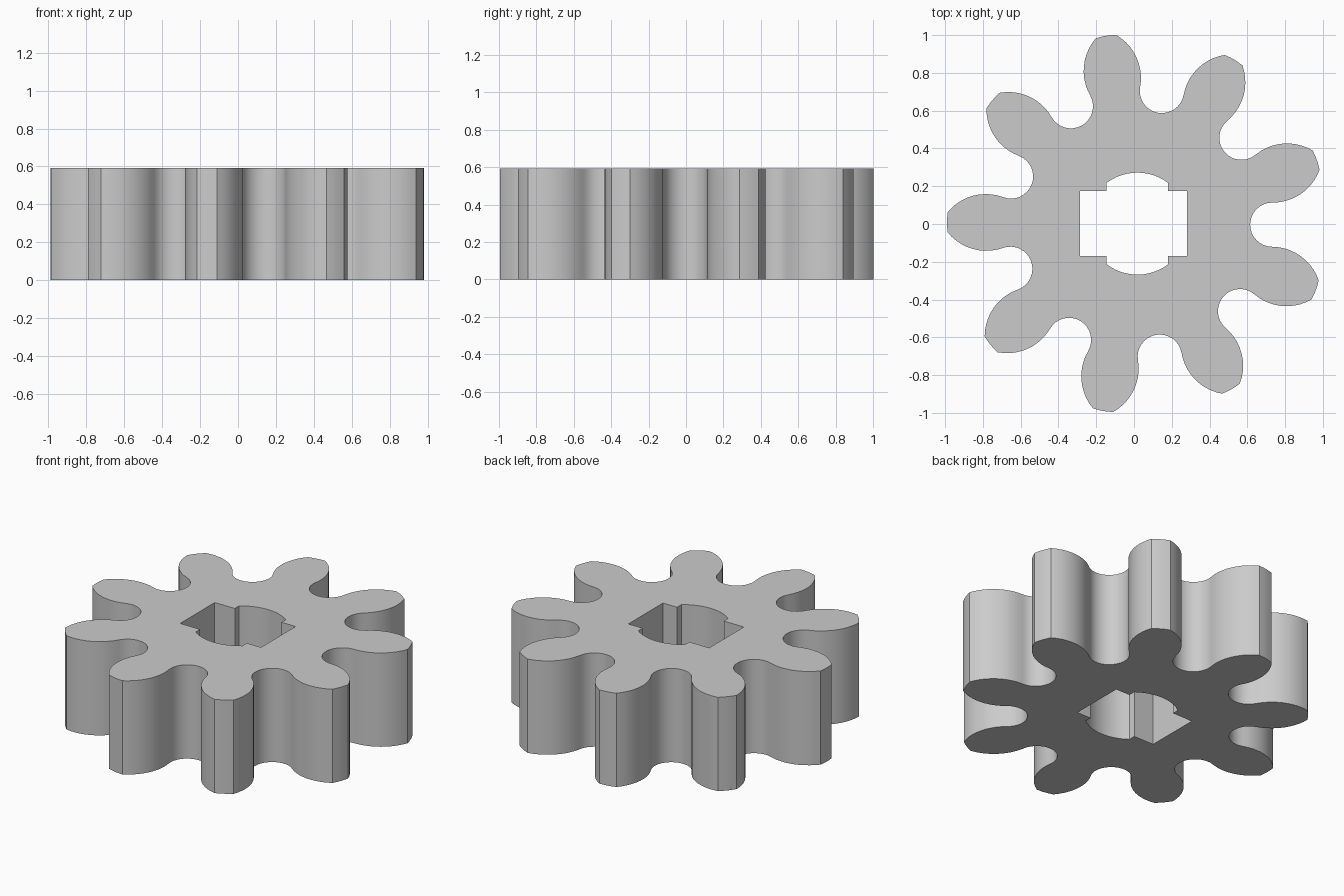
import bpy
import bmesh
from math import sin, cos, asin, sqrt, radians
from mathutils import Vector, Matrix

TEETH = 9
HEIGHT = 0.592
CENTRE = Vector((0.018, 0.002))
ROOT_R, TIP_R = 0.597, 1.008
FILLET_R, FLANK_R = 0.117, 0.263

cube = bpy.data.objects.get("Cube")
if cube:
    bpy.data.objects.remove(cube, do_unlink=True)


def half_gap():
    """Half of one tooth gap: round root fillet, then bulging flank."""
    cx = ROOT_R + FILLET_R
    pts = []
    for i in range(9):
        a = radians(90 * i / 8)
        pts.append((cx - FILLET_R * cos(a), FILLET_R * sin(a)))
    for i in range(1, 11):
        a = radians(70.6 * i / 10)
        pts.append((cx + FLANK_R * sin(a), FILLET_R + FLANK_R * (1 - cos(a))))
    return pts


def gear_outline():
    half = half_gap()
    gap = [(x, -y) for x, y in reversed(half)] + half[1:]
    # Slightly crowned tooth tip
    for deg in (19, 21):
        gap.append((TIP_R * cos(radians(deg)), TIP_R * sin(radians(deg))))
    outline = []
    for k in range(TEETH):
        turn = Matrix.Rotation(radians(360 / TEETH * k - 0.45), 2)
        outline += [CENTRE + turn @ Vector(p) for p in gap]
    return outline


def bore_outline():
    """Rectangular slot joined to a round bore clipped at its sides."""
    radius, clip = 0.27, 0.163
    left, right, low, high = -0.285, 0.28, -0.17, 0.175
    end = asin(clip / radius)
    x, y = CENTRE
    arc = [(radius * sin(end - 2 * end * i / 12),
            radius * cos(end - 2 * end * i / 12)) for i in range(13)]
    return ([(right, low), (right, high), (x + clip, high)]
            + [(x + u, y + v) for u, v in arc]
            + [(x - clip, high), (left, high), (left, low), (x - clip, low)]
            + [(x - u, y - v) for u, v in arc]
            + [(x + clip, low)])


# Gear body: fill between both outlines, then raise it
bm = bmesh.new()
for outline in (gear_outline(), bore_outline()):
    verts = [bm.verts.new((p[0], p[1], 0)) for p in outline]
    for a, b in zip(verts, verts[1:] + verts[:1]):
        bm.edges.new((a, b))
bmesh.ops.triangle_fill(bm, use_beauty=True, use_dissolve=False, edges=bm.edges[:])
raised = bmesh.ops.extrude_face_region(bm, geom=bm.faces[:], use_keep_orig=True)
top = [g for g in raised["geom"] if isinstance(g, bmesh.types.BMVert)]
bmesh.ops.translate(bm, verts=top, vec=(0, 0, HEIGHT))
bmesh.ops.recalc_face_normals(bm, faces=bm.faces[:])

mesh = bpy.data.meshes.new("gear_body")
bm.to_mesh(mesh)
bm.free()
gear = bpy.data.objects.new("gear_body", mesh)
bpy.context.collection.objects.link(gear)

# Plain grey material
grey = bpy.data.materials.new("plain_grey")
grey.use_nodes = True
colour = (0.6, 0.6, 0.6, 1)
grey.diffuse_color = colour
grey.node_tree.nodes["Principled BSDF"].inputs["Base Color"].default_value = colour
mesh.materials.append(grey)

# Smooth curved walls, crisp corners
bpy.ops.object.select_all(action="DESELECT")
gear.select_set(True)
bpy.context.view_layer.objects.active = gear
bpy.ops.object.shade_smooth_by_angle(angle=radians(25))
